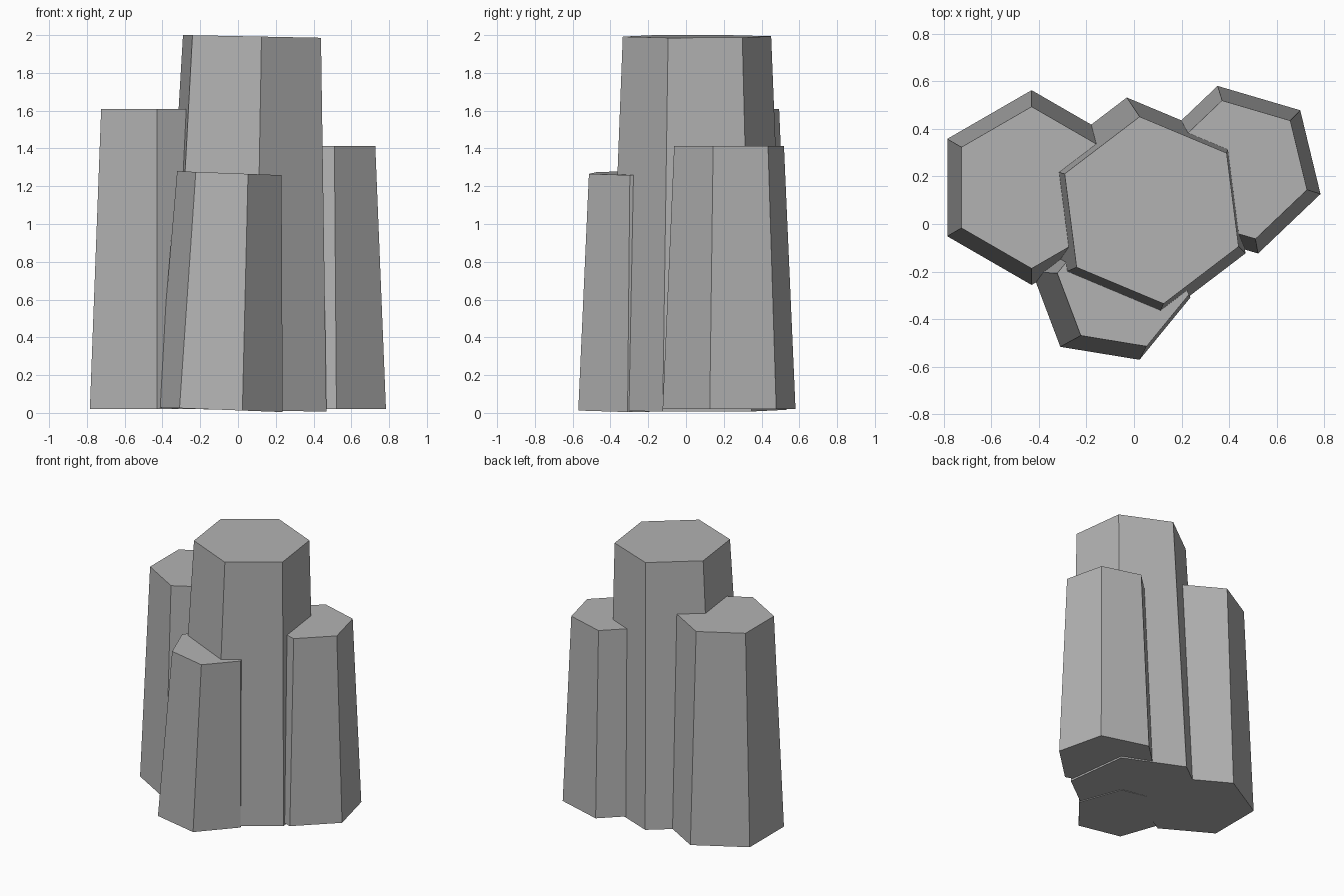
import bpy, bmesh, math

cube = bpy.data.objects.get("Cube")
if cube:
    bpy.data.objects.remove(cube, do_unlink=True)

stone = bpy.data.materials.new("grey_stone")
stone.use_nodes = True
GREY = (0.45, 0.45, 0.45, 1)
stone.diffuse_color = GREY
stone.node_tree.nodes["Principled BSDF"].inputs["Base Color"].default_value = GREY


def column(name, base, base_r, top, top_r, turn, lean=0.0):
    """Tapered six-sided column; lean tilts both end faces down towards +x."""
    bm = bmesh.new()
    rings = []
    for (cx, cy, cz), r in ((base, base_r), (top, top_r)):
        ring = []
        for i in range(6):
            a = math.radians(turn + 60 * i)
            dx, dy = r * math.cos(a), r * math.sin(a)
            ring.append(bm.verts.new((cx + dx, cy + dy, cz - lean * dx)))
        rings.append(ring)
    low, high = rings
    bm.faces.new(low[::-1])
    bm.faces.new(high)
    for i in range(6):
        j = (i + 1) % 6
        bm.faces.new((low[i], low[j], high[j], high[i]))
    mesh = bpy.data.meshes.new(name)
    bm.to_mesh(mesh)
    bm.free()
    mesh.materials.append(stone)
    obj = bpy.data.objects.new(name, mesh)
    bpy.context.collection.objects.link(obj)


# Tall middle column, leaning slightly
column("centre_column", (0.03, 0.06, 0.015), 0.475, (0.074, 0.058, 1.993), 0.396, 97.3, 0.02)
# Upright side columns
column("right_column", (-0.43, 0.153, 0.02), 0.409, (-0.43, 0.153, 1.61), 0.34, 90)
column("left_column", (0.436, 0.228, 0.02), 0.362, (0.44, 0.228, 1.413), 0.299, 103.6)
# Short front column, leaning the most
column("front_column", (-0.096, -0.255, 0.017), 0.337, (-0.046, -0.252, 1.269), 0.28, -9.3, 0.038)
